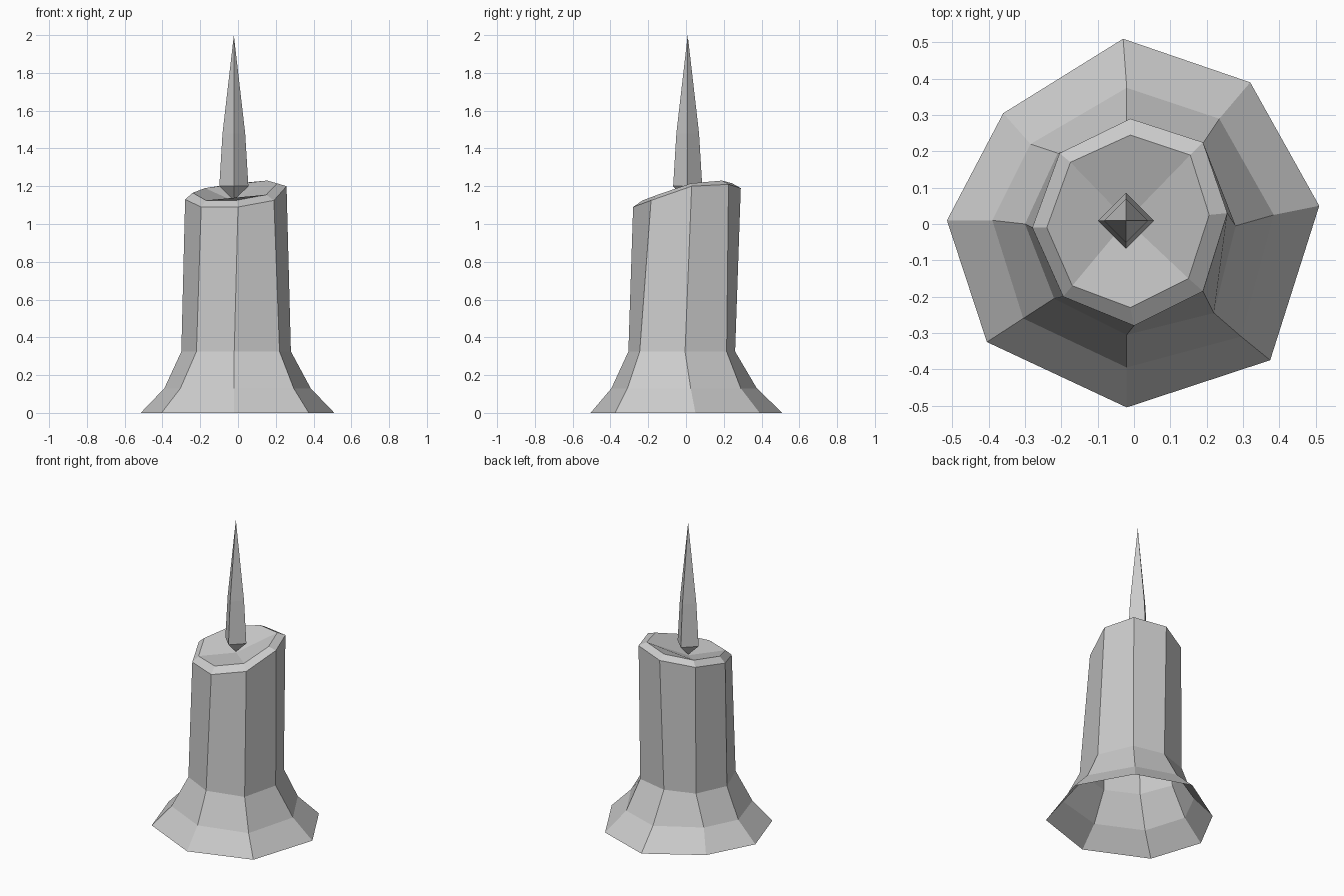
import bpy
import bmesh

cube = bpy.data.objects.get("Cube")
if cube:
    bpy.data.objects.remove(cube, do_unlink=True)

# One plain grey for the whole model
grey = bpy.data.materials.new("plain grey")
grey.use_nodes = True
GREY_COLOUR = (0.6, 0.6, 0.6, 1)
grey.diffuse_color = GREY_COLOUR
grey.node_tree.nodes["Principled BSDF"].inputs["Base Color"].default_value = GREY_COLOUR


def add_ring(bm, points, heights):
    """Add one cross-section; heights is one number or one per corner."""
    if not isinstance(heights, (list, tuple)):
        heights = [heights] * len(points)
    return [bm.verts.new((x, y, z)) for (x, y), z in zip(points, heights)]


def bridge(bm, lower, upper):
    """Join two cross-sections with a band of quads."""
    count = len(lower)
    for i in range(count):
        j = (i + 1) % count
        bm.faces.new((lower[i], lower[j], upper[j], upper[i]))


def finish(bm, name):
    """Turn the bmesh into a flat-shaded object."""
    mesh = bpy.data.meshes.new(name)
    bm.normal_update()
    bm.to_mesh(mesh)
    bm.free()
    mesh.materials.append(grey)
    obj = bpy.data.objects.new(name, mesh)
    bpy.context.scene.collection.objects.link(obj)
    return obj


# Cross-sections run counter-clockwise, starting at the model's left (+x)
base_edge = [(.51, .05), (.32, .39), (-.03, .51), (-.36, .305),
             (-.515, .01), (-.405, -.325), (-.02, -.505), (.375, -.375)]
flare = [(.385, .025), (.235, .29), (-.02, .375), (-.285, .22),
         (-.39, .01), (-.305, -.26), (-.02, -.395), (.295, -.31)]
waist = [(.28, -.005), (.185, .215), (-.02, .26), (-.21, .195),
         (-.3, 0), (-.22, -.205), (-.02, -.305), (.22, -.245)]
shoulder = [(.257, .03), (.19, .225), (-.01, .29), (-.205, .195),
            (-.28, -.01), (-.195, -.2), (0, -.28), (.19, -.185)]
lip = [(.207, .025), (.155, .19), (-.01, .245), (-.175, .17),
       (-.24, -.01), (-.17, -.17), (-.01, -.23), (.15, -.15)]
shoulder_heights = [1.2, 1.21, 1.19, 1.16, 1.13, 1.09, 1.09, 1.125]
lip_heights = [1.215, 1.23, 1.215, 1.19, 1.165, 1.125, 1.125, 1.155]

# Candle body: open underneath, flared foot, slanted bevelled rim
bm = bmesh.new()
rings = [add_ring(bm, base_edge, 0), add_ring(bm, flare, .13),
         add_ring(bm, waist, .325),
         add_ring(bm, shoulder, shoulder_heights),
         add_ring(bm, lip, lip_heights)]
for lower, upper in zip(rings, rings[1:]):
    bridge(bm, lower, upper)

# Shallow melted hollow: four quads meeting under the flame
hollow = bm.verts.new((-.02, .01, 1.12))
rim = rings[-1]
for i in range(1, len(rim), 2):
    bm.faces.new((rim[i], rim[(i + 1) % 8], rim[(i + 2) % 8], hollow))
finish(bm, "candle_body")

# Flame: four-sided spike tapering in two steps, pointed below
bm = bmesh.new()
CX, CY = -.022, .009


def diamond(radius, z):
    return add_ring(bm, [(CX + radius, CY), (CX, CY + radius),
                         (CX - radius, CY), (CX, CY - radius)], z)


wide = diamond(.077, 1.2)
middle = diamond(.06, 1.48)
bridge(bm, wide, middle)
foot = bm.verts.new((CX, CY, 1.125))
tip = bm.verts.new((CX, CY, 2))
for i in range(4):
    j = (i + 1) % 4
    bm.faces.new((wide[j], wide[i], foot))
    bm.faces.new((middle[i], middle[j], tip))
finish(bm, "flame")
